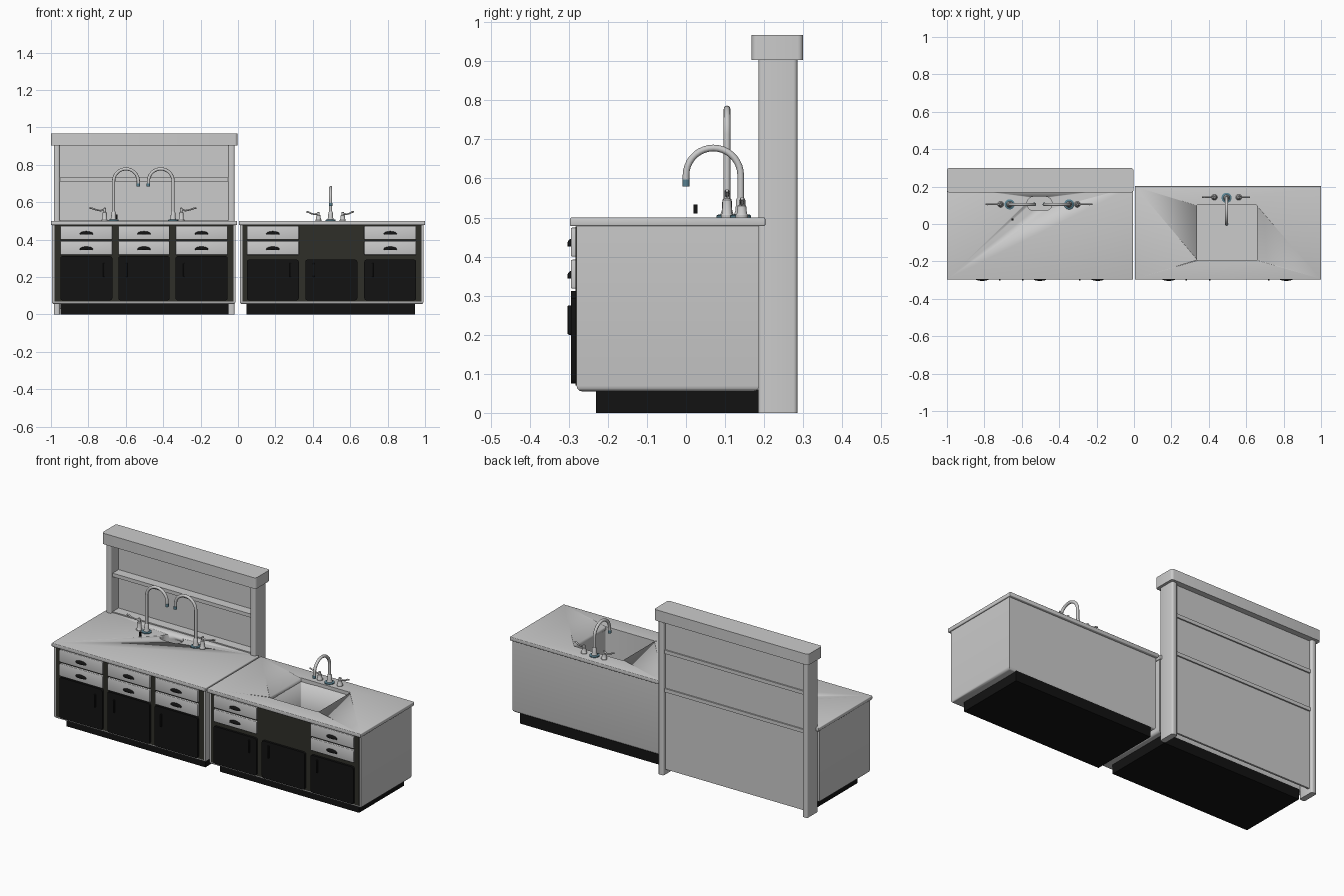
import bpy, bmesh, math
from mathutils import Vector

if "Cube" in bpy.data.objects:
    bpy.data.objects.remove(bpy.data.objects["Cube"])


def material(name, rgb):
    m = bpy.data.materials.new(name)
    m.diffuse_color = (*rgb, 1)
    m.use_nodes = True
    m.node_tree.nodes["Principled BSDF"].inputs["Base Color"].default_value = m.diffuse_color
    return m


BLACK = material("black", (0.006, 0.006, 0.006))
DARK = material("dark_face", (0.028, 0.028, 0.022))
BLUE = material("blue_grey", (0.10, 0.22, 0.28))


def finish(name, bm, mat=None):
    me = bpy.data.meshes.new(name)
    bm.to_mesh(me)
    bm.free()
    ob = bpy.data.objects.new(name, me)
    bpy.context.collection.objects.link(ob)
    if mat:
        me.materials.append(mat)
    bpy.ops.object.select_all(action='DESELECT')
    ob.select_set(True)
    bpy.context.view_layer.objects.active = ob
    bpy.ops.object.shade_smooth_by_angle(angle=math.radians(35))
    return ob


def box(name, x, y, z, mat=None, bevel=0.0, pick=None, seg=3):
    """Box from ranges; pick(edge) chooses the bevelled edges."""
    bm = bmesh.new()
    bmesh.ops.create_cube(bm, size=1)
    for v in bm.verts:
        v.co = Vector([(r[0] + r[1]) / 2 + c * (r[1] - r[0]) for r, c in zip((x, y, z), v.co)])
    if bevel:
        edges = [e for e in bm.edges if pick is None or pick(e)]
        bmesh.ops.bevel(bm, geom=edges, offset=bevel, segments=seg, profile=0.5, affect='EDGES')
    return finish(name, bm, mat)


def along(axis):
    return lambda e: abs((e.verts[0].co - e.verts[1].co).normalized()[axis]) > 0.9


def lathe(name, center, profile, mat=None, n=24):
    """Solid of revolution about a vertical axis; profile = (radius, z)."""
    bm = bmesh.new()
    rings = [[bm.verts.new((center[0] + r * math.cos(2 * math.pi * i / n),
                            center[1] + r * math.sin(2 * math.pi * i / n), z)) for i in range(n)]
             for r, z in profile]
    for a, b in zip(rings, rings[1:]):
        for i in range(n):
            bm.faces.new((a[i], a[(i + 1) % n], b[(i + 1) % n], b[i]))
    bm.faces.new(rings[0][::-1])
    bm.faces.new(rings[-1])
    return finish(name, bm, mat)


def tube(name, pts, radius, radii=None):
    cu = bpy.data.curves.new(name, 'CURVE')
    cu.dimensions = '3D'
    cu.bevel_depth = radius
    cu.bevel_resolution = 4
    cu.use_fill_caps = True
    sp = cu.splines.new('POLY')
    sp.points.add(len(pts) - 1)
    for i, p in enumerate(pts):
        sp.points[i].co = (*p, 1)
        sp.points[i].radius = radii[i] if radii else 1
    sp.use_smooth = True
    ob = bpy.data.objects.new(name, cu)
    bpy.context.collection.objects.link(ob)
    return ob


def cut(target, cutter):
    m = target.modifiers.new("sink_cut", 'BOOLEAN')
    m.operation = 'DIFFERENCE'
    m.solver = 'EXACT'
    m.object = cutter
    cutter.hide_render = True
    cutter.hide_viewport = False
    cutter.display_type = 'WIRE'


def cabinet(side, x0, x1, plinth, columns, door_top):
    """Plinth, shell, dark face, counter, then drawers and doors per column."""
    box(side + "_plinth", plinth, (-0.23, 0.185), (0, 0.06), BLACK)
    low = lambda e: all(v.co.z < 0.06 for v in e.verts)
    body = box(side + "_cabinet_body", (x0 + 0.005, x1 - 0.008), (-0.28, 0.187), (0.055, 0.48),
               None, 0.014, low)
    box(side + "_dark_face", (x0 + 0.018, x1 - 0.018), (-0.2825, -0.27), (0.07, 0.477), DARK)
    top = box(side + "_counter", (x0, x1), (-0.297, 0.203), (0.478, 0.5), None, 0.004)
    for i, (a, b, drawers, hinge) in enumerate(columns):
        tag = f"{side}_{i + 1}"
        if drawers:
            for j, (z0, z1) in enumerate(((0.318, 0.392), (0.400, 0.474))):
                box(f"{tag}_drawer_{j}", (a, b), (-0.295, -0.27), (z0, z1), None, 0.004)
                cup_handle(f"{tag}_drawer_handle_{j}", (a + b) / 2, (z0 + z1) / 2 - 0.006)
        box(f"{tag}_door", (a, b), (-0.295, -0.27), (0.075, door_top), BLACK, 0.012, along(1))
        hx = b - 0.045 if hinge > 0 else a + 0.045
        box(f"{tag}_door_handle", (hx - 0.004, hx + 0.004), (-0.303, -0.29), (0.20, 0.275),
            BLACK, 0.003)
    return body, top


def cup_handle(name, x, z):
    """Half dome pull with a flat underside."""
    bm = bmesh.new()
    bmesh.ops.create_uvsphere(bm, u_segments=20, v_segments=12, radius=1)
    geom = bm.verts[:] + bm.edges[:] + bm.faces[:]
    r = bmesh.ops.bisect_plane(bm, geom=geom, plane_co=(0, 0, -0.35), plane_no=(0, 0, -1),
                               clear_outer=True)
    rim = [e for e in r["geom_cut"] if isinstance(e, bmesh.types.BMEdge)]
    bmesh.ops.edgeloop_fill(bm, edges=rim)
    for v in bm.verts:
        v.co = Vector((x + v.co.x * 0.036, -0.294 + v.co.y * 0.010, z + v.co.z * 0.014))
    finish(name, bm, BLACK)


def faucet(name, x, y, direction, radius, arc_z, tip_z):
    """Gooseneck spout bending towards direction, with base and nozzle."""
    d = Vector(direction)
    c = Vector((x, y, arc_z)) + d * radius
    pts = [Vector((x, y, 0.5))]
    for i in range(19):
        t = math.pi * i / 18
        pts.append(c - d * radius * math.cos(t) + Vector((0, 0, radius * math.sin(t))))
    tip = c + d * radius
    pts.append(Vector((tip.x, tip.y, tip_z)))
    tube(name + "_spout", pts, 0.0085)
    lathe(name + "_base", (x, y), [(0.027, 0.5), (0.027, 0.505), (0.022, 0.508)], BLUE)
    lathe(name + "_collar", (x, y), [(0.017, 0.507), (0.013, 0.52), (0.012, 0.545), (0.009, 0.55)])
    lathe(name + "_nozzle", tip, [(0.0095, tip_z - 0.003), (0.0095, tip_z + 0.014)], BLUE)


def tap(name, x, y, s, h, reach):
    """Tapered valve body with an outward lever."""
    lathe(name + "_valve", (x, y), [(0.016, 0.5), (0.016, 0.506), (0.013, 0.51), (0.011, 0.5 + h * 0.6),
                                    (0.007, 0.5 + h * 0.65), (0.007, 0.5 + h * 0.9), (0.004, 0.5 + h * 0.95)])
    z = 0.5 + h * 0.8
    tube(name + "_lever", [(x, y, z), (x + s * reach * 0.3, y, z - 0.005), (x + s * reach * 0.6, y, z),
                           (x + s * reach * 0.85, y, z + 0.008), (x + s * reach, y, z + 0.009)],
         0.006, (1, 0.7, 0.7, 0.8, 0.7))


# Cabinets
left_body, left_top = cabinet("left", -1.0, -0.005, (-0.95, -0.05),
    [(-0.95, -0.672, 1, 1), (-0.64, -0.366, 1, -1), (-0.334, -0.055, 1, -1)], 0.312)
right_body, right_top = cabinet("right", 0.005, 1.0, (0.045, 0.945),
    [(0.047, 0.325, 1, 1), (0.36, 0.638, 0, -1), (0.675, 0.953, 1, -1)], 0.293)

# Sinks cut into counter and cabinet
oval = box("oval_sink_cutter", (-0.572, -0.438), (0.072, 0.146), (0.42, 0.55), None, 0.035, along(2), 6)
basin = box("basin_cutter", (0.337, 0.657), (-0.195, 0.103), (0.30, 0.55), None, 0.006, along(2))
for target, cutter in ((left_body, oval), (left_top, oval), (right_body, basin), (right_top, basin)):
    cut(target, cutter)

# Upstand wall: posts, panel, shelves, cap
for side, x in (("left", (-0.985, -0.952)), ("right", (-0.053, -0.018))):
    box(side + "_post", x, (0.185, 0.285), (0, 0.91), None, 0.010, along(2))
box("wall_panel", (-0.96, -0.045), (0.255, 0.266), (0.03, 0.91))
for name, z in (("upper_shelf", 0.71), ("lower_shelf", 0.485)):
    box(name, (-0.96, -0.045), (0.20, 0.274), (z, z + 0.021))
box("wall_cap", (-1.0, -0.003), (0.168, 0.30), (0.903, 0.967), None, 0.014, along(2), 4)

# Left twin faucets
faucet("left_faucet_a", -0.665, 0.105, (1, 0, 0), 0.066, 0.712, 0.687)
faucet("left_faucet_b", -0.347, 0.105, (-1, 0, 0), 0.066, 0.712, 0.687)
tap("left_tap_a", -0.713, 0.105, -1, 0.075, 0.08)
tap("left_tap_b", -0.303, 0.105, 1, 0.075, 0.08)
box("black_pin", (-0.655, -0.645), (0.019, 0.030), (0.51, 0.534), BLACK)

# Right faucet
faucet("right_faucet", 0.495, 0.14, (0, -1, 0), 0.070, 0.608, 0.583)
tap("right_tap_a", 0.43, 0.143, -1, 0.05, 0.065)
tap("right_tap_b", 0.56, 0.143, 1, 0.05, 0.06)
